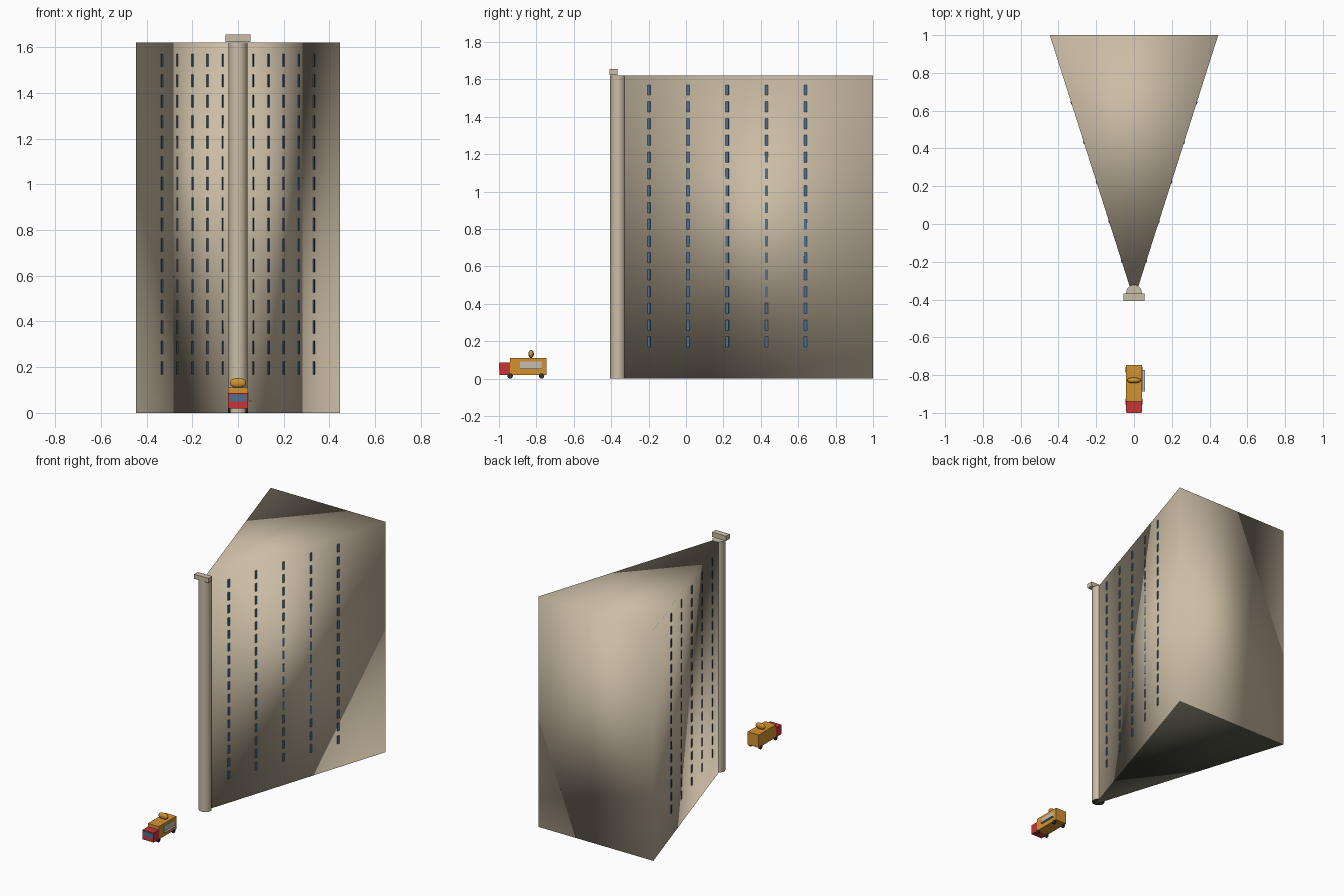
import bpy, bmesh, math
from mathutils import Matrix, Vector

if "Cube" in bpy.data.objects:
    bpy.data.objects.remove(bpy.data.objects["Cube"])


def material(name, rgb):
    m = bpy.data.materials.new(name)
    m.diffuse_color = (*rgb, 1)
    m.use_nodes = True
    m.node_tree.nodes["Principled BSDF"].inputs["Base Color"].default_value = m.diffuse_color
    return m


STONE = material("limestone", (0.60, 0.51, 0.38))
GLASS = material("blue_glass", (0.075, 0.16, 0.29))
ORANGE = material("orange_paint", (0.65, 0.29, 0.03))
RED = material("red_paint", (0.58, 0.035, 0.04))
PANEL = material("pale_panel", (0.56, 0.53, 0.46))
BLACK = material("black_rubber", (0.03, 0.03, 0.03))
DARK = material("dark_underside", (0.07, 0.07, 0.05))


def finish(name, bm, *mats, angle=None):
    bmesh.ops.recalc_face_normals(bm, faces=bm.faces)
    me = bpy.data.meshes.new(name)
    if len(mats) > 1:  # second colour goes on downward faces
        for f in bm.faces:
            f.material_index = int(f.normal.z < -0.9)
    bm.to_mesh(me)
    bm.free()
    for m in mats:
        me.materials.append(m)
    ob = bpy.data.objects.new(name, me)
    bpy.context.collection.objects.link(ob)
    if angle:
        bpy.ops.object.select_all(action='DESELECT')
        ob.select_set(True)
        bpy.context.view_layer.objects.active = ob
        bpy.ops.object.shade_smooth_by_angle(angle=math.radians(angle))
    return ob


def box(name, x, y, z, mat):
    """Box from (low, high) ranges on each axis."""
    bm = bmesh.new()
    c = [(a + b) / 2 for a, b in (x, y, z)]
    s = [b - a for a, b in (x, y, z)]
    bmesh.ops.create_cube(bm, size=1, matrix=Matrix.Translation(c) @ Matrix.Diagonal((*s, 1)))
    return finish(name, bm, mat)


def cylinder(name, centre, r, depth, *mats, axis='Z', sides=32):
    bm = bmesh.new()
    rot = Matrix.Rotation(math.pi / 2, 4, 'Y') if axis == 'X' else Matrix()
    bmesh.ops.create_cone(bm, cap_ends=True, segments=sides, radius1=r, radius2=r,
                          depth=depth, matrix=Matrix.Translation(centre) @ rot)
    return finish(name, bm, *mats, angle=40)


# Wedge tower, softly shaded all round
H, HALF, APEX = 1.62, 0.446, -0.402
bm = bmesh.new()
base = bm.faces.new([bm.verts.new(p) for p in ((0, APEX, 0), (HALF, 1, 0), (-HALF, 1, 0))])
top = bmesh.ops.extrude_face_region(bm, geom=[base])["geom"]
bmesh.ops.translate(bm, vec=(0, 0, H), verts=[v for v in top if isinstance(v, bmesh.types.BMVert)])
finish("tower", bm, STONE, DARK, angle=180)

# Rounded prow and its cap
cylinder("prow_column", (0, -0.364, H / 2 + 0.0005), 0.0415, H + 0.001, STONE, DARK)
box("prow_cap", (-0.055, 0.055), (-0.408, -0.367), (1.623, 1.655), STONE)

# Window plates on both slanted walls
for name, s in (("left_windows", -1), ("right_windows", 1)):
    bm = bmesh.new()
    wall = Vector((s * HALF, 1 - APEX, 0)).normalized()
    normal = Vector((s * wall.y, -abs(wall.x), 0))
    turn = Matrix((normal, wall, Vector((0, 0, 1)))).transposed().to_4x4()
    for col in range(5):
        y = -0.198 + col * 0.2095
        spot = Vector((s * HALF * (y - APEX) / (1 - APEX), y, 0)) + normal * 0.001
        for row in range(16):
            spot.z = 0.196 + row * 0.0898
            bmesh.ops.create_cube(bm, size=1, matrix=Matrix.Translation(spot) @ turn
                                  @ Matrix.Diagonal((0.004, 0.016, 0.056, 1)))
    finish(name, bm, GLASS)

# Food van: body, cab, windscreen, serving window with counter
box("van_body", (-0.043, 0.043), (-0.94, -0.746), (0.02, 0.11), ORANGE)
box("van_cab", (-0.043, 0.043), (-0.998, -0.938), (0.02, 0.087), RED)
box("windscreen", (-0.038, 0.038), (-1.0, -0.995), (0.049, 0.081), GLASS)
box("serving_window", (0.042, 0.045), (-0.887, -0.772), (0.052, 0.091), PANEL)
box("serving_counter", (0.042, 0.058), (-0.887, -0.772), (0.050, 0.054), PANEL)

# Wheels
for y in (-0.94, -0.772):
    for x in (-0.038, 0.038):
        cylinder("wheel", (x, y, 0.0145), 0.0145, 0.0125, BLACK, axis='X', sides=16)

# Roof ornament: a rounded bun, a sphere stretched along x at its middle
bm = bmesh.new()
bmesh.ops.create_uvsphere(bm, u_segments=24, v_segments=12, radius=1,
                          matrix=Matrix.Rotation(math.pi / 2, 4, 'Y'))
for v in bm.verts:
    x = math.copysign(abs(v.co.x) ** 0.75, v.co.x)
    v.co = (x * 0.036, v.co.y * 0.0145 - 0.828, v.co.z * 0.021 + 0.131)
finish("roof_bun", bm, ORANGE, angle=60)
